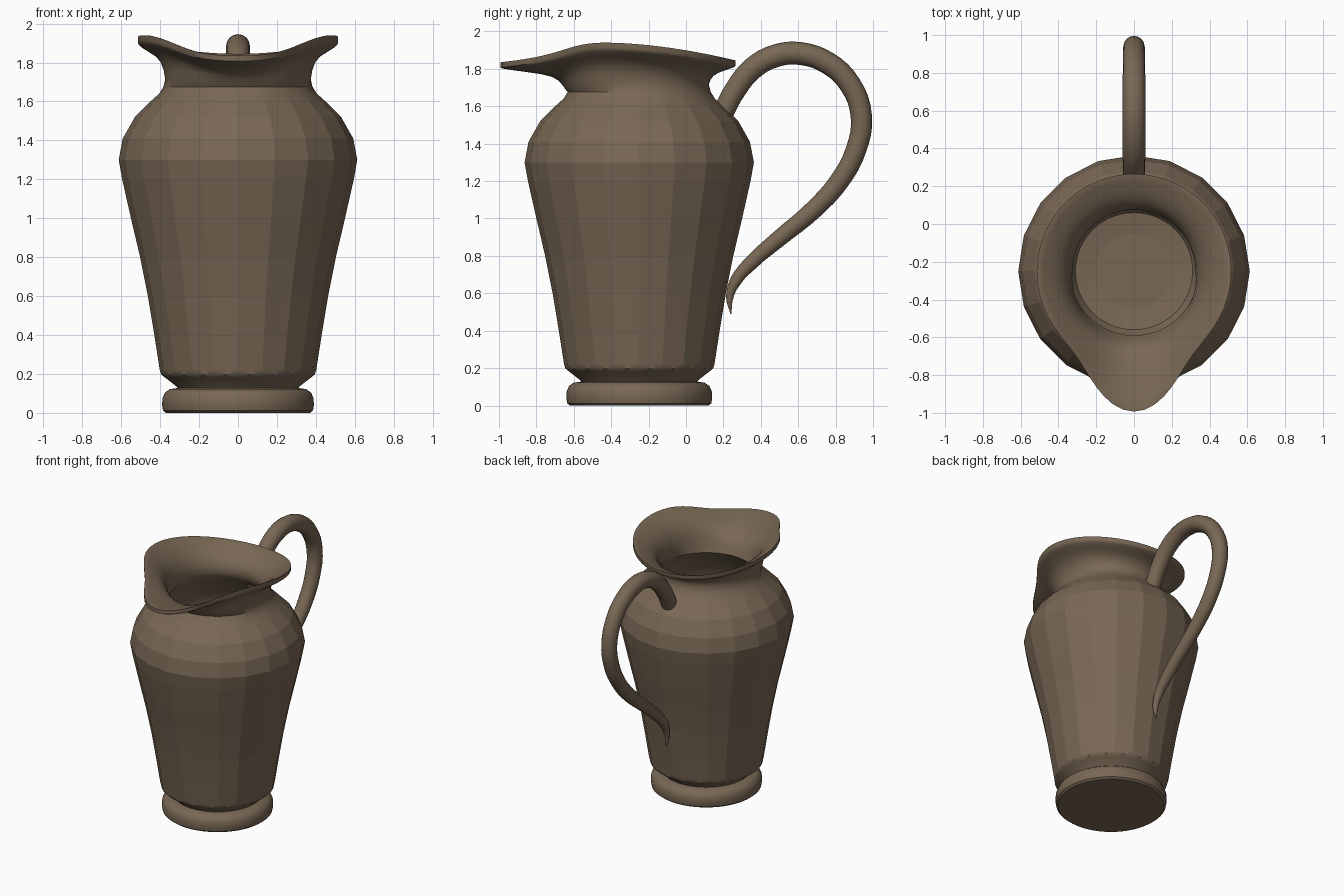
import bpy, bmesh, math

if "Cube" in bpy.data.objects:
    bpy.data.objects.remove(bpy.data.objects["Cube"])

CY = -0.25      # pitcher axis in y
N = 80          # points per ring
SIDES = 20      # facets of the body

clay = bpy.data.materials.new("brown clay")
clay.diffuse_color = (0.19, 0.137, 0.09, 1)
clay.use_nodes = True
clay.node_tree.nodes["Principled BSDF"].inputs["Base Color"].default_value = clay.diffuse_color


def lerp(a, b, t):
    return a + (b - a) * t


def facet(a):
    """Radius factor of a regular polygon at angle a."""
    step = 2 * math.pi / SIDES
    return math.cos(step / 2) / math.cos((a % step) - step / 2)


def lip_radius(deg):
    return 0.515 + 0.228 * math.exp(-(deg / 24) ** 2)


def lip_height(deg):
    if deg < 68:
        return 1.835 + 0.105 * (0.5 - 0.5 * math.cos(math.pi * deg / 68))
    return 1.845 + 0.095 * (0.5 + 0.5 * math.cos(math.pi * (deg - 68) / 112))


def ring(bm, radius, height):
    """Angle 0 points to the front (-y)."""
    verts = []
    for i in range(N):
        a = 2 * math.pi * i / N
        deg = math.degrees(min(a, 2 * math.pi - a))
        r = radius(a, deg)
        verts.append(bm.verts.new((r * math.sin(a), CY - r * math.cos(a), height(deg))))
    return verts


def plain(bm, r, z, faceted):
    return ring(bm, lambda a, d: r * (facet(a) if faceted else 1), lambda d: z)


def flared(bm, t, s, base_r, base_z, drop):
    """Ring between the round neck (t = s = 0) and the spouted rim (1)."""
    def radius(a, d):
        neck = base_r + 0.04 * max(0, math.cos(a))
        return lerp(neck, lip_radius(d), t)
    return ring(bm, radius, lambda d: lerp(base_z, lip_height(d) - drop, s))


# Pitcher: foot, faceted body, spouted lip and hollow inside as one skin
foot = [(0.37, 0), (0.385, 0.012), (0.39, 0.04), (0.388, 0.075), (0.375, 0.105),
        (0.35, 0.122), (0.31, 0.128), (0.315, 0.135), (0.375, 0.182), (0.395, 0.198)]
body = [(0.402, 0.22), (0.43, 0.4), (0.463, 0.6), (0.503, 0.8), (0.55, 1.0),
        (0.595, 1.2), (0.613, 1.3), (0.592, 1.41), (0.53, 1.52), (0.45, 1.6)]
neck = [(0.405, 1.64), (0.383, 1.675)]
lip_out = [(0, 0), (0.06, 0.25), (0.17, 0.46), (0.36, 0.63), (0.62, 0.76), (0.86, 0.88),
           (0.97, 0.95), (1, 1)]
lip_in = [(1, 1), (0.97, 1.0), (0.82, 0.93), (0.6, 0.82), (0.4, 0.70),
          (0.2, 0.52), (0.06, 0.28), (0, 0)]
inside = [(0.34, 1.64), (0.39, 1.59), (0.48, 1.51), (0.54, 1.40), (0.56, 1.3),
          (0.5, 1.0), (0.41, 0.6), (0.36, 0.28), (0.31, 0.2), (0.2, 0.185)]

bm = bmesh.new()
rings = [(plain(bm, r, z, False), False) for r, z in foot]
rings += [(plain(bm, r, z, True), True) for r, z in body]
rings += [(plain(bm, r, z, False), False) for r, z in neck]
rings += [(flared(bm, t, s, 0.372, 1.715, 0.028), False) for t, s in lip_out]
rings += [(flared(bm, t, s, 0.325, 1.69, 0.0), False) for t, s in lip_in]
rings += [(plain(bm, r, z, False), False) for r, z in inside]

for (low, flat_a), (high, flat_b) in zip(rings, rings[1:]):
    for i in range(N):
        j = (i + 1) % N
        f = bm.faces.new((low[i], low[j], high[j], high[i]))
        f.smooth = not (flat_a and flat_b)
bm.faces.new(rings[0][0])
bm.faces.new(rings[-1][0])
bmesh.ops.recalc_face_normals(bm, faces=bm.faces)
for e in bm.edges:
    if len(e.link_faces) == 2 and e.calc_face_angle(0) > math.radians(40):
        e.smooth = False
mesh = bpy.data.meshes.new("pitcher_body")
bm.to_mesh(mesh)
bm.free()
mesh.materials.append(clay)
pitcher = bpy.data.objects.new("pitcher_body", mesh)
bpy.context.collection.objects.link(pitcher)

# Handle: tapering tube along a curve (y, z, radius)
path = [(0.19, 1.55, 0.056), (0.265, 1.69, 0.058), (0.36, 1.805, 0.06),
        (0.48, 1.87, 0.061), (0.61, 1.882, 0.061), (0.76, 1.83, 0.06),
        (0.875, 1.72, 0.058), (0.937, 1.55, 0.057), (0.91, 1.37, 0.055),
        (0.82, 1.20, 0.053), (0.68, 1.045, 0.05), (0.5, 0.895, 0.045),
        (0.35, 0.765, 0.039), (0.268, 0.67, 0.032), (0.234, 0.58, 0.02),
        (0.24, 0.49, 0.003)]
curve = bpy.data.curves.new("handle", 'CURVE')
curve.dimensions = '3D'
curve.bevel_depth = 1
curve.bevel_resolution = 6
curve.use_fill_caps = True
curve.resolution_u = 4
spline = curve.splines.new('BEZIER')
spline.bezier_points.add(len(path) - 1)
for p, (y, z, r) in zip(spline.bezier_points, path):
    p.co = (0, y, z)
    p.radius = r
    p.handle_left_type = p.handle_right_type = 'AUTO'
curve.materials.append(clay)
handle = bpy.data.objects.new("handle", curve)
bpy.context.collection.objects.link(handle)
bpy.context.view_layer.objects.active = handle
handle.select_set(True)
bpy.ops.object.convert(target='MESH')
bpy.ops.object.shade_smooth_by_angle(angle=math.radians(40))
